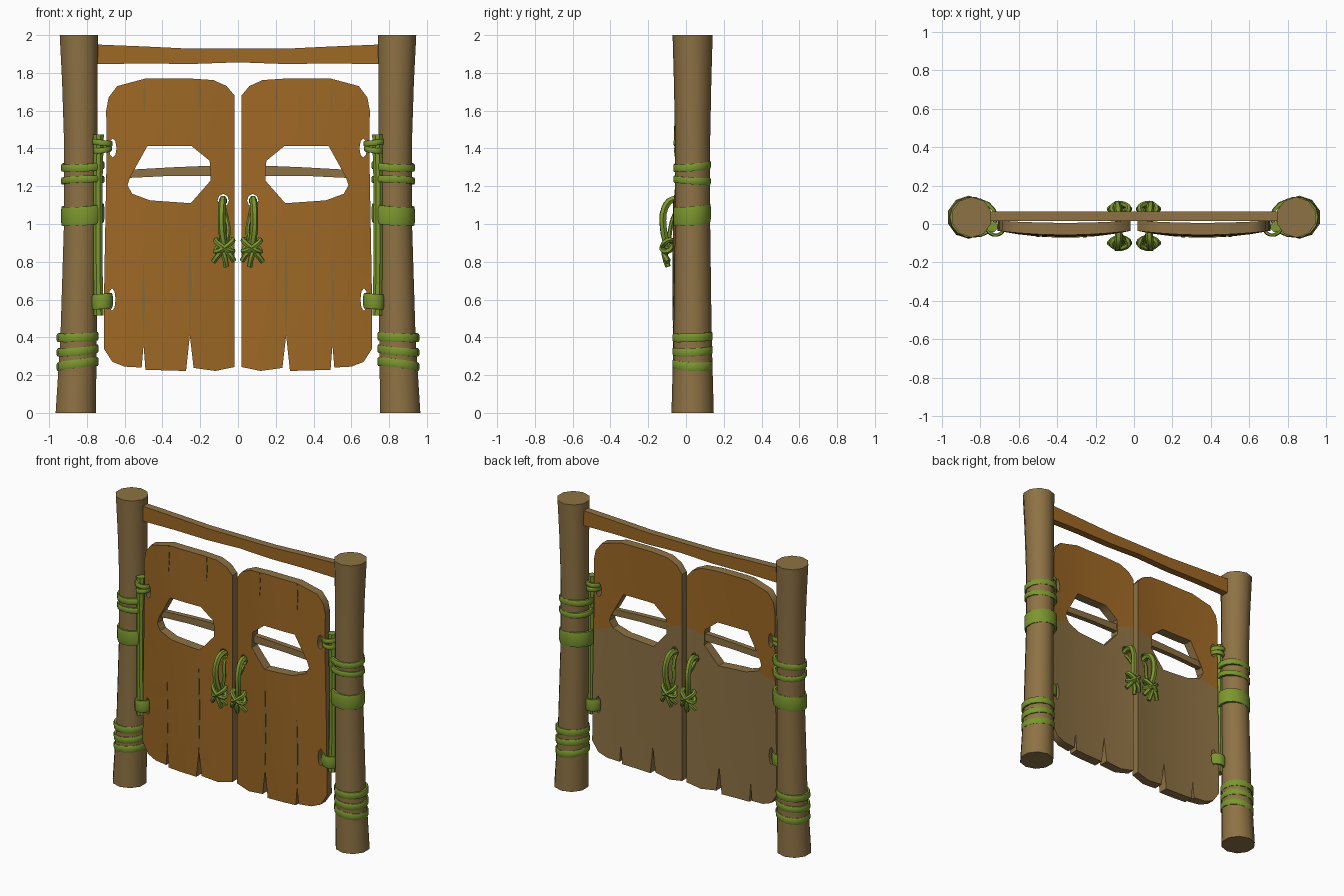
import bpy, bmesh, math
from mathutils import Vector

if "Cube" in bpy.data.objects:
    bpy.data.objects.remove(bpy.data.objects["Cube"])


def material(name, col):
    m = bpy.data.materials.new(name)
    m.diffuse_color = (*col, 1)
    m.use_nodes = True
    m.node_tree.nodes["Principled BSDF"].inputs["Base Color"].default_value = m.diffuse_color
    return m


BROWN = material("bare brown wood", (0.27, 0.168, 0.058))
ORANGE = material("orange painted wood", (0.34, 0.138, 0.018))
GREEN = material("green vine", (0.2, 0.31, 0.028))
SEAM = material("worn seam", (0.225, 0.14, 0.04))


def finish(bm, name, mats, mirror=True, angle=40):
    bmesh.ops.recalc_face_normals(bm, faces=bm.faces)
    me = bpy.data.meshes.new(name)
    bm.to_mesh(me)
    bm.free()
    for m in mats:
        me.materials.append(m)
    me.shade_smooth()
    me.set_sharp_from_angle(angle=math.radians(angle))
    ob = bpy.data.objects.new(name, me)
    bpy.context.collection.objects.link(ob)
    if mirror:  # every left part is mirrored to the right
        mod = ob.modifiers.new("mirror", 'MIRROR')
        mod.use_mirror_merge = False
    return ob


def loft(bm, rings, closed=False):
    """Skin equal-length rings of points; cap the ends unless closed."""
    vs = [[bm.verts.new(p) for p in r] for r in rings]
    n = len(vs[0])
    pairs = list(zip(vs, vs[1:])) + ([(vs[-1], vs[0])] if closed else [])
    for a, b in pairs:
        for i in range(n):
            bm.faces.new((a[i], a[(i + 1) % n], b[(i + 1) % n], b[i]))
    if not closed:
        bm.faces.new(vs[0])
        bm.faces.new(vs[-1])


def circle(cx, cy, z, r, n):
    return [(cx + r * math.cos(math.tau * (i + .5) / n),
             cy + r * math.sin(math.tau * (i + .5) / n), z) for i in range(n)]


def band(bm, cx, cy, rx, ry, z, h, tx=0, ty=0, t=0.02, n=14):
    """Tilted elliptical strap with a softly rounded section."""
    sec = [(-t, -.5), (-.004, -.5), (0, -.3), (0, .3), (-.004, .5), (-t, .5)]
    rings = []
    for i in range(n):
        c, s = math.cos(math.tau * i / n), math.sin(math.tau * i / n)
        rings.append([(cx + (rx + d) * c, cy + (ry + d) * s,
                       z + k * h + tx * c + ty * s) for d, k in sec])
    loft(bm, rings, True)


def rope(bm, pts, r, cyclic=False):
    """Round rope along a smooth path, added to bm."""
    cu = bpy.data.curves.new("path", 'CURVE')
    cu.dimensions = '3D'
    cu.bevel_depth, cu.bevel_resolution = r, 1
    cu.use_fill_caps = True
    sp = cu.splines.new('BEZIER')
    sp.bezier_points.add(len(pts) - 1)
    sp.resolution_u, sp.use_cyclic_u = 3, cyclic
    for b, p in zip(sp.bezier_points, pts):
        b.co = p
        b.handle_left_type = b.handle_right_type = 'AUTO'
    add_curve(bm, cu)


def add_curve(bm, cu):
    ob = bpy.data.objects.new("path", cu)
    bpy.context.collection.objects.link(ob)
    dg = bpy.context.evaluated_depsgraph_get()
    me = bpy.data.meshes.new_from_object(ob.evaluated_get(dg))
    bm.from_mesh(me)
    bpy.data.objects.remove(ob)
    bpy.data.meshes.remove(me)


# Posts
bm = bmesh.new()
loft(bm, [circle(x, .035, z, r, 10) for z, x, r in
          [(0, -.859, .112), (.4, -.844, .101), (1, -.833, .093),
           (1.45, -.833, .093), (1.75, -.837, .099), (2, -.843, .106)]])
finish(bm, "post", [BROWN])

# Top crossbar, thinner in the middle, with a bare top
bm = bmesh.new()
loft(bm, [[(x, .015, a), (x, .065, a), (x, .065, b), (x, .015, b)] for x, a, b in
          [(-.82, 1.845, 1.953), (-.5, 1.85, 1.94), (-.25, 1.847, 1.928), (0, 1.856, 1.928),
           (.25, 1.847, 1.928), (.5, 1.85, 1.94), (.82, 1.845, 1.953)]])
bm.normal_update()
for f in bm.faces:
    if f.calc_center_median().z > 1.92:
        f.material_index = 1
finish(bm, "crossbar", [ORANGE, BROWN], mirror=False)


# Doors: a bulged plank panel with window, rope hole and hinge holes
def bulge(x, z):
    return max(0, 1 - ((x + .36) / .345) ** 2) * (1 - .35 * (z - .7) ** 2)


def front_y(x, z):
    return -.035 - .036 * bulge(x, z)


outline = [(-.71, .34), (-.665, .27), (-.6, .245), (-.51, .24), (-.5, .36), (-.49, .228),
           (-.275, .222), (-.255, .41), (-.235, .238), (-.12, .222), (-.018, .243),
           (-.018, 1.68), (-.06, 1.73), (-.13, 1.762), (-.25, 1.77), (-.49, 1.77),
           (-.64, 1.73), (-.685, 1.67), (-.698, 1.6), (-.695, 1.4), (-.708, .7)]
window = [(-.57, 1.25), (-.48, 1.412), (-.245, 1.412), (-.15, 1.335), (-.145, 1.23),
          (-.25, 1.11), (-.465, 1.125), (-.56, 1.16), (-.585, 1.205)]


def oval(cx, cz, rx, rz):
    return [(cx + rx * math.cos(math.tau * i / 8), cz + rz * math.sin(math.tau * i / 8))
            for i in range(8)]


cu = bpy.data.curves.new("panel", 'CURVE')
cu.dimensions, cu.fill_mode, cu.extrude = '2D', 'BOTH', .5
for poly in [outline, window, oval(-.078, 1.125, .03, .034),
             oval(-.663, 1.402, .02, .05), oval(-.667, .6, .019, .06)]:
    sp = cu.splines.new('POLY')
    sp.points.add(len(poly) - 1)
    sp.use_cyclic_u = True
    for p, (x, z) in zip(sp.points, poly):
        p.co = (x, z, 0, 1)
bm = bmesh.new()
add_curve(bm, cu)
bmesh.ops.remove_doubles(bm, verts=bm.verts, dist=.0005)
cuts = [((-.6 + .1 * i, 0, 0), (1, 0, 0)) for i in range(6)]
cuts += [((0, z, 0), (0, 1, 0)) for z in (.45, .75, 1.05, 1.5)]
cuts.append(((-.7, 1.12, 0), (-.3, 1, 0)))  # edge of the paint on the back
for co, no in cuts:
    bmesh.ops.bisect_plane(bm, geom=bm.verts[:] + bm.edges[:] + bm.faces[:],
                           plane_co=co, plane_no=no, dist=.0001)
for f in bm.faces:
    c = f.calc_center_median()
    painted = c.z > .49 or (c.z < -.49 and c.y > 1.12 + .3 * (c.x + .7))
    f.material_index = 0 if painted else 1
for v in bm.verts:
    x, z, side = v.co
    y = front_y(x, z) if side > 0 else .018 - .02 * bulge(x, z)
    v.co = (x, y, z)
finish(bm, "door", [ORANGE, BROWN])

# Worn seams between the planks (thin plates on the front)
bm = bmesh.new()
for x, z0, z1, w in [(-.5, .36, .82, .007), (-.255, .41, .98, .008),
                     (-.495, 1.58, 1.765, .006), (-.205, 1.6, 1.765, .007)]:
    rings = []
    for i in range(7):
        z = z0 + (z1 - z0) * i / 6
        hw = w * (1.1 - abs(i - 3) / 3)
        y = front_y(x, z)
        rings.append([(x - hw, y + .002, z), (x + hw, y + .002, z),
                      (x + hw, y - .003, z), (x - hw, y - .003, z)])
    loft(bm, rings)
finish(bm, "plank_seams", [SEAM])

# Slat across each window
bm = bmesh.new()
loft(bm, [[(x, -.035, a), (x, .0, a), (x, .0, b), (x, -.035, b)]
          for x, a, b in [(-.62, 1.242, 1.285), (-.35, 1.255, 1.30), (-.11, 1.255, 1.31)]])
finish(bm, "window_slat", [BROWN])

# Hinge rods beside the posts
bm = bmesh.new()
loft(bm, [circle(x, -.015, z, r, 8) for z, x, r in
          [(.515, -.737, .028), (.8, -.741, .025), (1.2, -.741, .025), (1.475, -.738, .03)]])
finish(bm, "hinge_rod", [GREEN])

# Vine straps around posts, and around post and rod
bm = bmesh.new()
for z, h, tx, ty in [(1.305, .04, .006, .008), (1.232, .036, .004, -.006), (1.05, .1, .008, .008)]:
    band(bm, -.822, .032, .115, .102, z, h, tx, ty)
for z, h, tx, ty in [(.402, .045, .004, .004), (.33, .042, .01, .005), (.258, .045, .014, -.004)]:
    band(bm, -.849, .035, .111, .109, z, h, tx, ty)
finish(bm, "post_strap", [GREEN])

# Hinge loops tying the door edge to the rod
bm = bmesh.new()
band(bm, -.72, -.012, .056, .055, 1.43, .03, -.006, 0, .015)
band(bm, -.718, -.012, .05, .052, 1.393, .03, .006, .003, .015)
band(bm, -.72, -.012, .057, .055, .59, .08, .004, 0, .015)
finish(bm, "hinge_loop", [GREEN])

# Knotted rope handles, front and back
handle = [(-.078, 0, 1.115), (-.08, -.07, 1.13), (-.085, -.112, 1.085), (-.086, -.12, .98),
          (-.074, -.1, .89), (-.07, -.085, .85)]
tails = [[(-.06, -.1, .88), (-.1, -.115, .84), (-.13, -.095, .80)],
         [(-.09, -.105, .87), (-.07, -.11, .82), (-.062, -.095, .775)],
         [(-.09, -.1, .88), (-.045, -.115, .84), (-.022, -.095, .805)]]
inner = [(-.07, -.09, .88), (-.05, -.085, .96), (-.07, -.055, 1.06), (-.078, -.01, 1.11)]
bm = bmesh.new()
for flip in (False, True):
    def side(p):
        return (p[0], -.02 - p[1], p[2]) if flip else p
    rope(bm, [side(p) for p in handle], .02)
    rope(bm, [side(p) for p in inner], .012)
    for t in tails:
        rope(bm, [side(p) for p in t], .015)
    for tilt in (.03, -.028):  # crossing loops of the knot
        rope(bm, [side((-.073 + .045 * math.cos(a), -.098 + .026 * math.sin(a),
                        .885 + tilt * math.cos(a) + .012 * math.sin(a)))
                  for a in (math.tau * i / 6 for i in range(6))], .015, True)
finish(bm, "rope_handle", [GREEN], angle=50)
